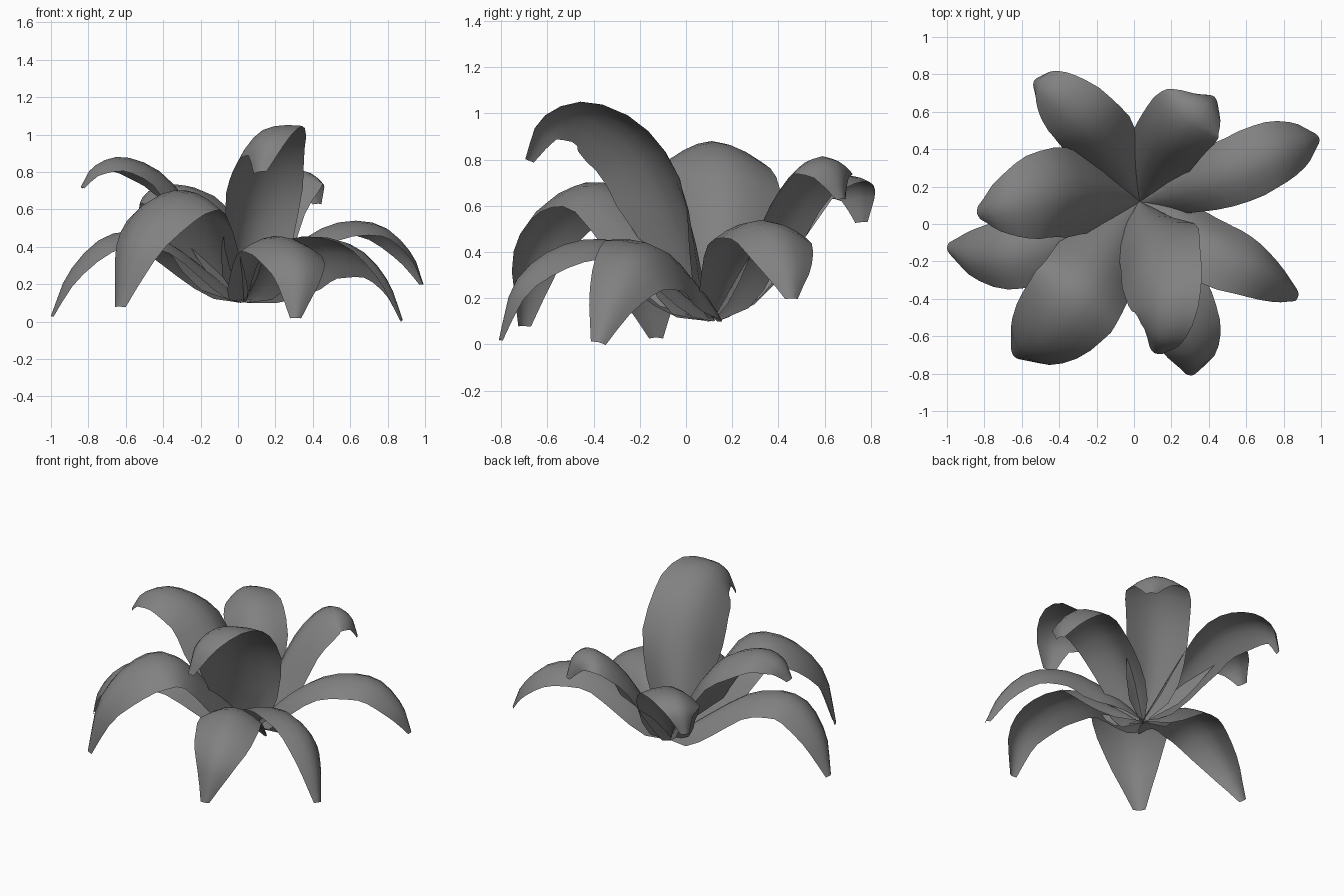
import bpy, math
from mathutils import Vector

if "Cube" in bpy.data.objects:
    bpy.data.objects.remove(bpy.data.objects["Cube"])

BASE = Vector((0.03, 0.12, 0.11))
ROWS, HALF_COLS = 14, 3
# half-width profiles along the leaf (position, share of full width)
BROAD = [(0, 0.1), (0.07, 0.6), (0.14, 0.8), (0.25, 0.92), (0.5, 1.0), (0.68, 0.9), (0.85, 0.57), (1, 0.15)]
TAPER = [(0, 0.1), (0.07, 0.6), (0.14, 0.8), (0.3, 1.0), (0.5, 0.92), (0.68, 0.7), (0.85, 0.42), (1, 0.15)]

grey = bpy.data.materials.new("dark_grey")
grey.diffuse_color = (0.22, 0.22, 0.22, 1)
grey.use_nodes = True
grey.node_tree.nodes["Principled BSDF"].inputs["Base Color"].default_value = grey.diffuse_color


def width_at(profile, t):
    for (a, wa), (b, wb) in zip(profile, profile[1:]):
        if t <= b:
            return wa + (wb - wa) * (t - a) / (b - a)
    return profile[-1][1]


def spline(pts, t):
    """Catmull-Rom point on a path, t in 0..1."""
    p = [2 * pts[0] - pts[1]] + pts + [2 * pts[-1] - pts[-2]]
    f = t * (len(pts) - 1)
    i = min(int(f), len(pts) - 2)
    u = f - i
    a, b, c, d = p[i:i + 4]
    return 0.5 * (2 * b + (c - a) * u + (2 * a - 5 * b + 4 * c - d) * u * u
                  + (3 * b - a - 3 * c + d) * u ** 3)


def leaf(name, profile, half, roll, *spine):
    """Arching leaf: a thin strip with drooping edges swept along its midrib.
    roll = twist in degrees near the base and at the tip."""
    pts = [BASE] + [Vector(p) for p in spine]
    overall = (pts[-1] - BASE).normalized()
    overall.z = 0
    verts, faces = [], []
    n = 2 * HALF_COLS + 1
    for r in range(ROWS + 1):
        t = r / ROWS
        p = spline(pts, t)
        tan = (spline(pts, min(t + 0.03, 1)) - spline(pts, max(t - 0.03, 0))).normalized()
        flat = Vector((tan.x, tan.y, 0)) + overall
        side = flat.cross(Vector((0, 0, 1))).normalized()
        nor = side.cross(tan).normalized()
        a = math.radians(roll[0] + (roll[1] - roll[0]) * t) * min(1, t * 4)
        s = side * math.cos(a) - nor * math.sin(a)
        m = nor * math.cos(a) + side * math.sin(a)
        w = half * width_at(profile, t)
        droop = 0.42 + 0.25 * max(0, 1 - t * 3)
        for c in range(n):
            k = c / HALF_COLS - 1
            v = p + s * (w * k) - m * (droop * w * abs(k) ** 1.7)
            if t < 0.3:
                v.z = max(v.z, 0.1)
            verts.append(v)
    for r in range(ROWS):
        for c in range(n - 1):
            q = r * n + c
            faces.append((q, q + 1, q + n + 1, q + n))
    me = bpy.data.meshes.new(name)
    me.from_pydata(verts, [], faces)
    me.materials.append(grey)
    for f in me.polygons:
        f.use_smooth = True
    ob = bpy.data.objects.new(name, me)
    bpy.context.collection.objects.link(ob)


# back leaves
leaf("leaf_back_left", TAPER, 0.20, (-15, -15), (-.11, .34, .46), (-.25, .51, .68), (-.40, .66, .73), (-.50, .75, .67), (-.535, .765, .53))
leaf("leaf_back", BROAD, 0.205, (0, 0), (.09, .29, .40), (.18, .44, .67), (.29, .57, .81), (.39, .65, .77), (.43, .68, .63))
# right leaves
leaf("leaf_right_back", BROAD, 0.185, (0, 0), (.25, .20, .36), (.50, .27, .52), (.75, .38, .52), (.92, .44, .37), (.99, .46, .20))
leaf("leaf_right_front", TAPER, 0.22, (-35, -30), (.20, .03, .28), (.42, -.10, .41), (.65, -.21, .38), (.80, -.31, .22), (.88, -.38, .01))
# front leaves
leaf("leaf_front_tall", TAPER, 0.26, (30, 28), (.06, -.01, .55), (.09, -.19, .87), (.13, -.42, 1.02), (.13, -.61, .97), (.11, -.69, .80))
leaf("leaf_front_low", BROAD, 0.20, (0, 0), (.10, -.10, .29), (.18, -.32, .45), (.28, -.56, .42), (.33, -.74, .27), (.31, -.81, .02))
leaf("leaf_front_left", BROAD, 0.26, (0, 0), (-.12, -.10, .43), (-.26, -.33, .69), (-.42, -.53, .65), (-.57, -.68, .42), (-.64, -.71, .08))
# left leaves
leaf("leaf_left_low", BROAD, 0.20, (0, 0), (-.20, .03, .30), (-.45, -.09, .46), (-.70, -.17, .46), (-.90, -.17, .27), (-1.0, -.13, .03))
leaf("leaf_left_tall", TAPER, 0.245, (0, 0), (-.18, .16, .50), (-.39, .17, .78), (-.61, .12, .88), (-.77, .08, .83), (-.84, .06, .72))
